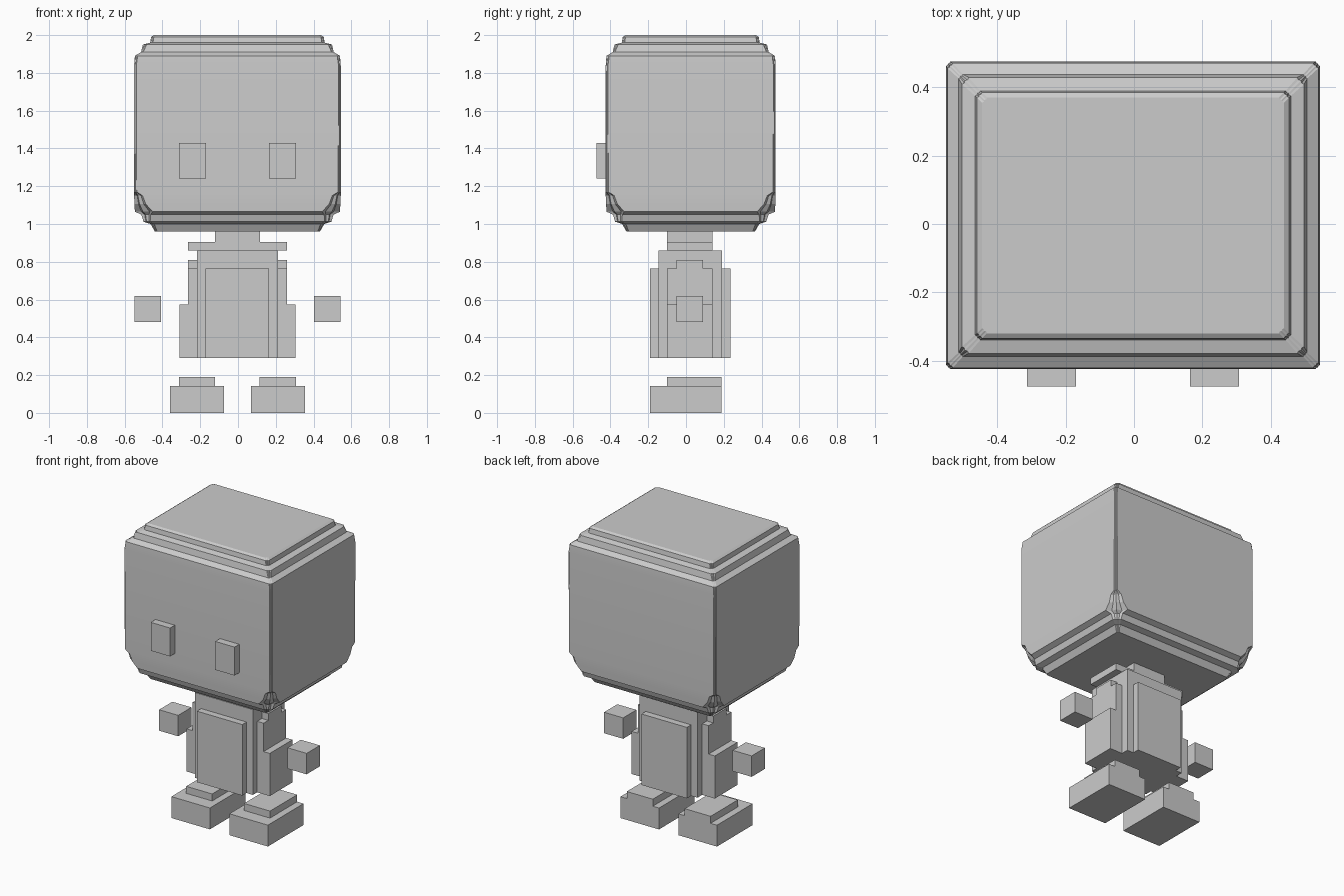
import bpy, bmesh, math

cube = bpy.data.objects.get("Cube")
if cube:
    bpy.data.objects.remove(cube, do_unlink=True)

# One plain grey for the whole figure
grey = bpy.data.materials.new("plain grey")
grey.use_nodes = True
colour = (0.6, 0.6, 0.6, 1)
grey.diffuse_color = colour
grey.node_tree.nodes["Principled BSDF"].inputs["Base Color"].default_value = colour


def add_object(name, bm):
    bmesh.ops.recalc_face_normals(bm, faces=bm.faces)
    mesh = bpy.data.meshes.new(name)
    bm.to_mesh(mesh)
    bm.free()
    mesh.materials.append(grey)
    obj = bpy.data.objects.new(name, mesh)
    bpy.context.collection.objects.link(obj)
    return obj


def box(name, xs, ys, zs):
    bm = bmesh.new()
    bmesh.ops.create_cube(bm, size=1)
    for v in bm.verts:
        for axis, (low, high) in enumerate((xs, ys, zs)):
            v.co[axis] = low if v.co[axis] < 0 else high
    return add_object(name, bm)


CENTRE_X = -0.003


def pair(name, xs, ys, zs):
    """Left and right copies, with xs measured outward from the middle."""
    inner, outer = xs
    box("left_" + name, (CENTRE_X + inner, CENTRE_X + outer), ys, zs)
    box("right_" + name, (CENTRE_X - outer, CENTRE_X - inner), ys, zs)


# Head: stacked rings (height, inset from the widest outline, corner cut)
HALF_X, HALF_Y, HEAD_Y = 0.547, 0.45, 0.025
rings = [
    (0.96, 0.11, 0.012), (1.0, 0.087, 0.02), (1.012, 0.05, 0.035),
    (1.05, 0.038, 0.05), (1.065, 0.004, 0.095), (1.105, 0.002, 0.06),
    (1.15, 0, 0.045), (1.17, 0, 0.014), (1.84, 0, 0.012),
    (1.89, 0.004, 0.015), (1.91, 0.037, 0.012), (1.95, 0.046, 0.02),
    (1.96, 0.085, 0.015), (1.99, 0.09, 0.015), (2.0, 0.105, 0.015),
]
steps = [(0, 1), (0.36, 0.82), (0.45, 0.45), (0.82, 0.36), (1, 0)]


def ring_points(z, inset, cut):
    hx, hy = HALF_X - inset, HALF_Y - inset
    for sx, sy in ((1, 1), (-1, 1), (-1, -1), (1, -1)):
        corner = steps if sx == sy else reversed(steps)
        for a, b in corner:
            yield (CENTRE_X + sx * (hx - a * cut), HEAD_Y + sy * (hy - b * cut), z)


bm = bmesh.new()
loops = [[bm.verts.new(p) for p in ring_points(*r)] for r in rings]
for low, high in zip(loops, loops[1:]):
    for i in range(len(low)):
        j = (i + 1) % len(low)
        bm.faces.new((low[i], low[j], high[j], high[i]))
bm.faces.new(loops[0][::-1])
bm.faces.new(loops[-1])
head = add_object("head", bm)
bpy.context.view_layer.objects.active = head
head.select_set(True)
bpy.ops.object.shade_smooth_by_angle(angle=math.radians(10))

# Raised eyes
pair("eye", (0.167, 0.31), (-0.475, -0.42), (1.24, 1.43))

# Neck and shoulders
core_y = (-0.1, 0.14)
box("neck", (CENTRE_X - 0.12, CENTRE_X + 0.12), core_y, (0.905, 0.965))
box("shoulders", (CENTRE_X - 0.262, CENTRE_X + 0.262), core_y, (0.86, 0.905))

# Torso with layered plates
box("torso", (CENTRE_X - 0.215, CENTRE_X + 0.215), (-0.145, 0.19), (0.29, 0.86))
chest = (CENTRE_X - 0.168, CENTRE_X + 0.168)
box("chest_plate", chest, (-0.19, -0.145), (0.29, 0.765))
box("back_plate", chest, (0.19, 0.235), (0.29, 0.765))
pair("side_panel", (0.215, 0.262), core_y, (0.29, 0.765))
pair("arm_socket", (0.215, 0.262), (-0.05, 0.09), (0.765, 0.81))
pair("hip_pad", (0.262, 0.308), core_y, (0.29, 0.575))

# Floating hands and feet
pair("hand", (0.405, 0.546), (-0.05, 0.09), (0.48, 0.62))
pair("foot", (0.072, 0.357), (-0.19, 0.187), (0, 0.143))
pair("ankle", (0.118, 0.31), core_y[:1] + (0.187,), (0.143, 0.19))
